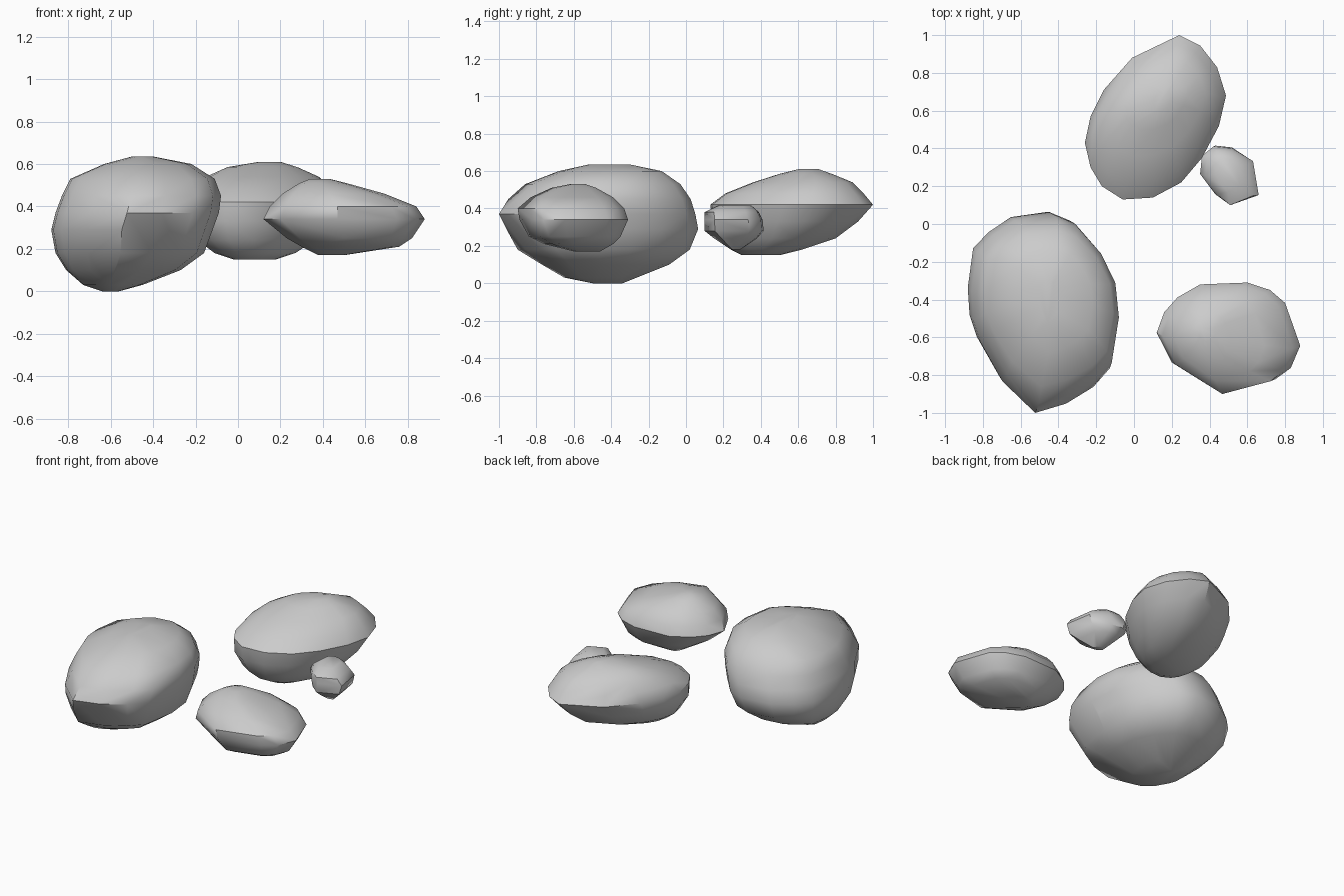
import bpy, bmesh, math


def rock(name, outline, levels):
    """Rock from its plan outline, fitted at each height z to (x0, x1, y0, y1)."""
    xs, ys = zip(*outline)
    ax, bx, ay, by = min(xs), max(xs), min(ys), max(ys)
    bm = bmesh.new()
    for z, x0, x1, y0, y1 in levels:
        for x, y in outline:
            u, v = (x - ax) / (bx - ax), (y - ay) / (by - ay)
            bm.verts.new((x0 + u * (x1 - x0), y0 + v * (y1 - y0), z))
    hull = bmesh.ops.convex_hull(bm, input=bm.verts[:])
    inside = [g for g in hull["geom_interior"] if isinstance(g, bmesh.types.BMVert)]
    bmesh.ops.delete(bm, geom=inside, context='VERTS')
    bmesh.ops.recalc_face_normals(bm, faces=bm.faces[:])
    mesh = bpy.data.meshes.new(name)
    bm.to_mesh(mesh)
    bm.free()
    ob = bpy.data.objects.new(name, mesh)
    bpy.context.collection.objects.link(ob)
    bpy.ops.object.select_all(action='DESELECT')
    ob.select_set(True)
    bpy.context.view_layer.objects.active = ob
    bpy.ops.object.shade_smooth_by_angle(angle=math.radians(40))
    return ob


# Largest rock, front left
rock("large_rock",
     [(-.88, -.35), (-.85, -.13), (-.76, -.04), (-.64, .04), (-.43, .07), (-.31, .02),
      (-.18, -.13), (-.10, -.30), (-.08, -.5), (-.12, -.76), (-.21, -.86), (-.36, -.95),
      (-.53, -1), (-.71, -.83), (-.83, -.62), (-.87, -.5)],
     [(0, -.64, -.56, -.50, -.34), (.03, -.73, -.45, -.65, -.27),
      (.10, -.81, -.27, -.77, -.09), (.18, -.86, -.16, -.90, .02),
      (.29, -.88, -.12, -.96, .065), (.37, -.86, -.09, -1, .05),
      (.45, -.83, -.08, -.95, .025), (.53, -.79, -.11, -.86, -.03),
      (.60, -.63, -.22, -.68, -.13), (.635, -.50, -.40, -.52, -.30)])

# Leaning rock at the back
rock("back_rock",
     [(-.26, .43), (-.23, .57), (-.16, .71), (-.01, .88), (.24, 1), (.35, .945),
      (.44, .83), (.487, .68), (.45, .52), (.36, .35), (.25, .22), (.10, .14),
      (-.06, .13), (-.17, .20), (-.23, .30)],
     [(.15, -.02, .18, .30, .50), (.18, -.11, .27, .24, .62),
      (.24, -.19, .36, .18, .80), (.33, -.25, .44, .14, .92),
      (.42, -.26, .487, .13, 1), (.48, -.22, .45, .21, .95),
      (.54, -.15, .38, .36, .89), (.585, -.05, .28, .50, .78),
      (.61, .10, .20, .60, .71)])

# Flat rock, front right
rock("flat_rock",
     [(.12, -.58), (.16, -.47), (.23, -.39), (.35, -.32), (.60, -.31), (.72, -.35),
      (.80, -.42), (.88, -.65), (.83, -.77), (.75, -.83), (.47, -.90), (.20, -.74)],
     [(.17, .38, .50, -.60, -.46), (.21, .30, .76, -.76, -.39),
      (.25, .23, .82, -.84, -.35), (.34, .12, .88, -.89, -.31),
      (.40, .15, .84, -.90, -.33), (.46, .21, .69, -.83, -.39),
      (.51, .29, .51, -.72, -.48), (.53, .34, .43, -.62, -.54)])

# Pebble between the back and flat rocks
rock("pebble",
     [(.35, .27), (.36, .37), (.42, .42), (.52, .41), (.63, .34), (.66, .155),
      (.51, .10), (.43, .16)],
     [(.18, .47, .53, .24, .29), (.24, .41, .60, .15, .38),
      (.28, .37, .64, .10, .415), (.34, .35, .66, .10, .41),
      (.38, .38, .63, .10, .39), (.415, .43, .56, .17, .35)])
